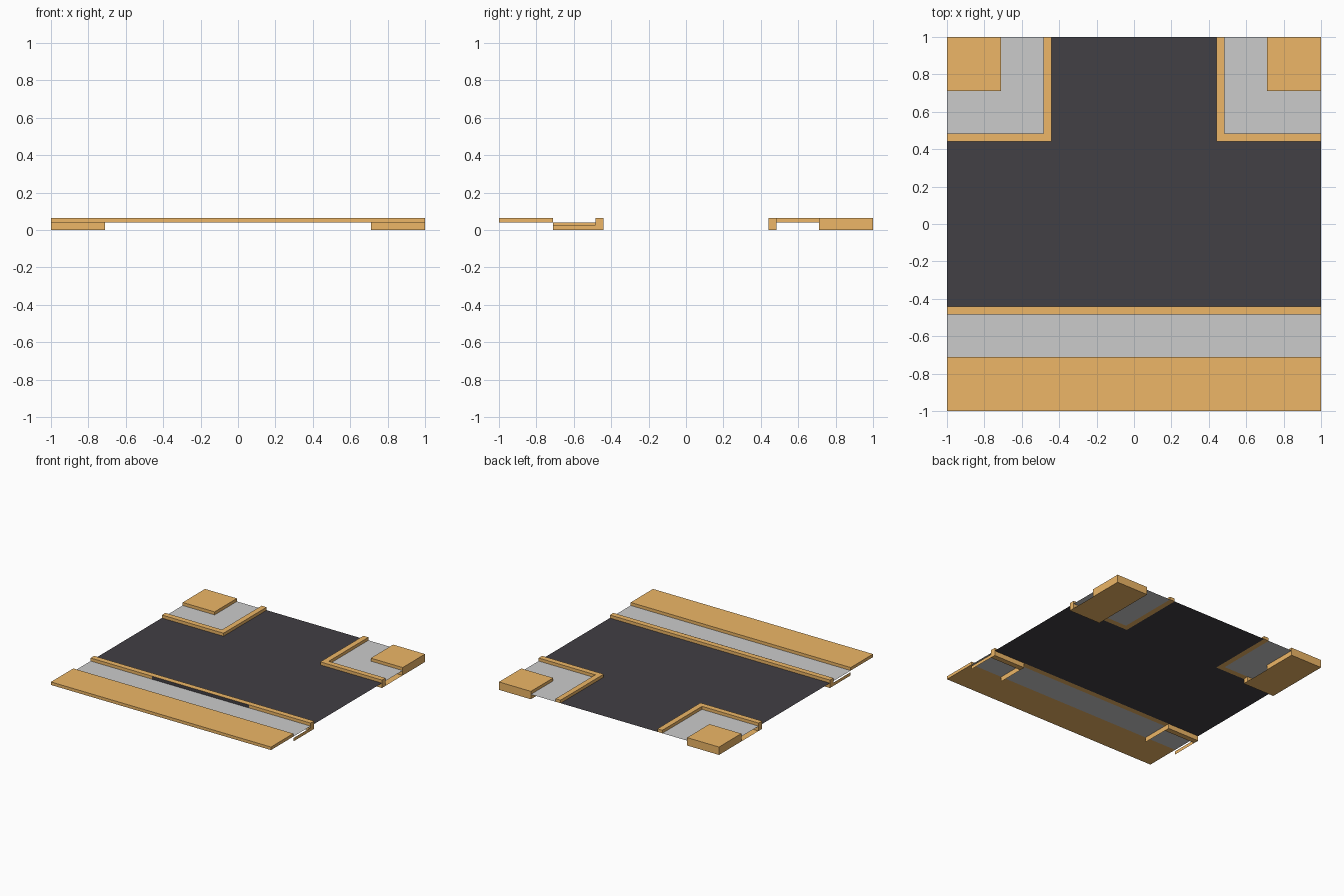
import bpy, bmesh

if "Cube" in bpy.data.objects:
    bpy.data.objects.remove(bpy.data.objects["Cube"])

def material(name, rgb):
    m = bpy.data.materials.new(name)
    m.diffuse_color = (*rgb, 1)
    m.use_nodes = True
    m.node_tree.nodes["Principled BSDF"].inputs["Base Color"].default_value = m.diffuse_color
    return m

BROWN = material("tan", (0.85, 0.47, 0.135))
DARK = material("asphalt", (0.054, 0.05, 0.058))

# plan lines (distance from centre) and heights
ROAD, CURB, PLOT, EDGE = 0.44, 0.485, 0.71, 1.0
LOW, TOP = 0.04, 0.065

def build(name, parts, mat=None):
    """Each part is (x0, x1, y0, y1, z0, z1); a zero thickness gives one flat face."""
    bm = bmesh.new()
    for x0, x1, y0, y1, z0, z1 in parts:
        lo, hi = (x0, y0, z0), (x1, y1, z1)
        flat = [i for i in range(3) if hi[i] - lo[i] < 1e-6]
        if flat:
            k = flat[0]
            a, b = [i for i in range(3) if i != k]
            vs = []
            for pa, pb in ((lo, lo), (hi, lo), (hi, hi), (lo, hi)):
                p = list(lo)
                p[a], p[b] = pa[a], pb[b]
                vs.append(bm.verts.new(p))
            bm.faces.new(vs)
        else:
            res = bmesh.ops.create_cube(bm, size=1)
            for v in res["verts"]:
                v.co = [(lo[i] + hi[i]) / 2 + v.co[i] * (hi[i] - lo[i]) for i in range(3)]
    me = bpy.data.meshes.new(name)
    bm.to_mesh(me)
    bm.free()
    ob = bpy.data.objects.new(name, me)
    bpy.context.collection.objects.link(ob)
    if mat:
        me.materials.append(mat)
    return ob

def mirrored(name, parts, mat=None):
    """Right-hand parts plus their mirror image across x = 0."""
    return build(name, parts + [(-b, -a, *rest) for a, b, *rest in parts], mat)

# road surface of the T junction
build("road", [(-EDGE, EDGE, -ROAD, ROAD, LOW, LOW),
               (-ROAD, ROAD, ROAD, EDGE, LOW, LOW)], DARK)

# pavements
build("front_pavement", [(-EDGE, EDGE, -PLOT, -CURB, LOW, LOW)])
mirrored("corner_pavement", [(CURB, EDGE, CURB, PLOT, LOW, LOW),
                             (CURB, PLOT, PLOT, EDGE, LOW, LOW)])

# curbs
build("front_curb", [(-EDGE, EDGE, -CURB, -ROAD, LOW, TOP)], BROWN)
build("front_curb_dark_face", [(-ROAD, ROAD, -CURB - .001, -CURB - .001, LOW, TOP)], DARK)
mirrored("corner_curb", [(ROAD, EDGE, ROAD, CURB, LOW, TOP),
                         (ROAD, CURB, CURB, EDGE, LOW, TOP)], BROWN)

# lower curb feet at the tile sides
mirrored("curb_foot", [(PLOT, EDGE, -CURB, -ROAD, 0, LOW),
                       (PLOT, EDGE, ROAD, CURB, 0, LOW)], BROWN)

# raised plots
build("front_plot", [(-EDGE, EDGE, -EDGE, -PLOT, LOW, TOP)], BROWN)
mirrored("corner_plot", [(PLOT, EDGE, PLOT, EDGE, 0, TOP)], BROWN)

# underside plates and supporting walls
mirrored("corner_base_plate", [(PLOT, EDGE, CURB, PLOT, 0, 0)], BROWN)
mirrored("front_support_wall", [(PLOT, PLOT, -PLOT, -CURB, 0, LOW),
                                (EDGE, EDGE, -PLOT, -CURB, 0, 0.027)], BROWN)
